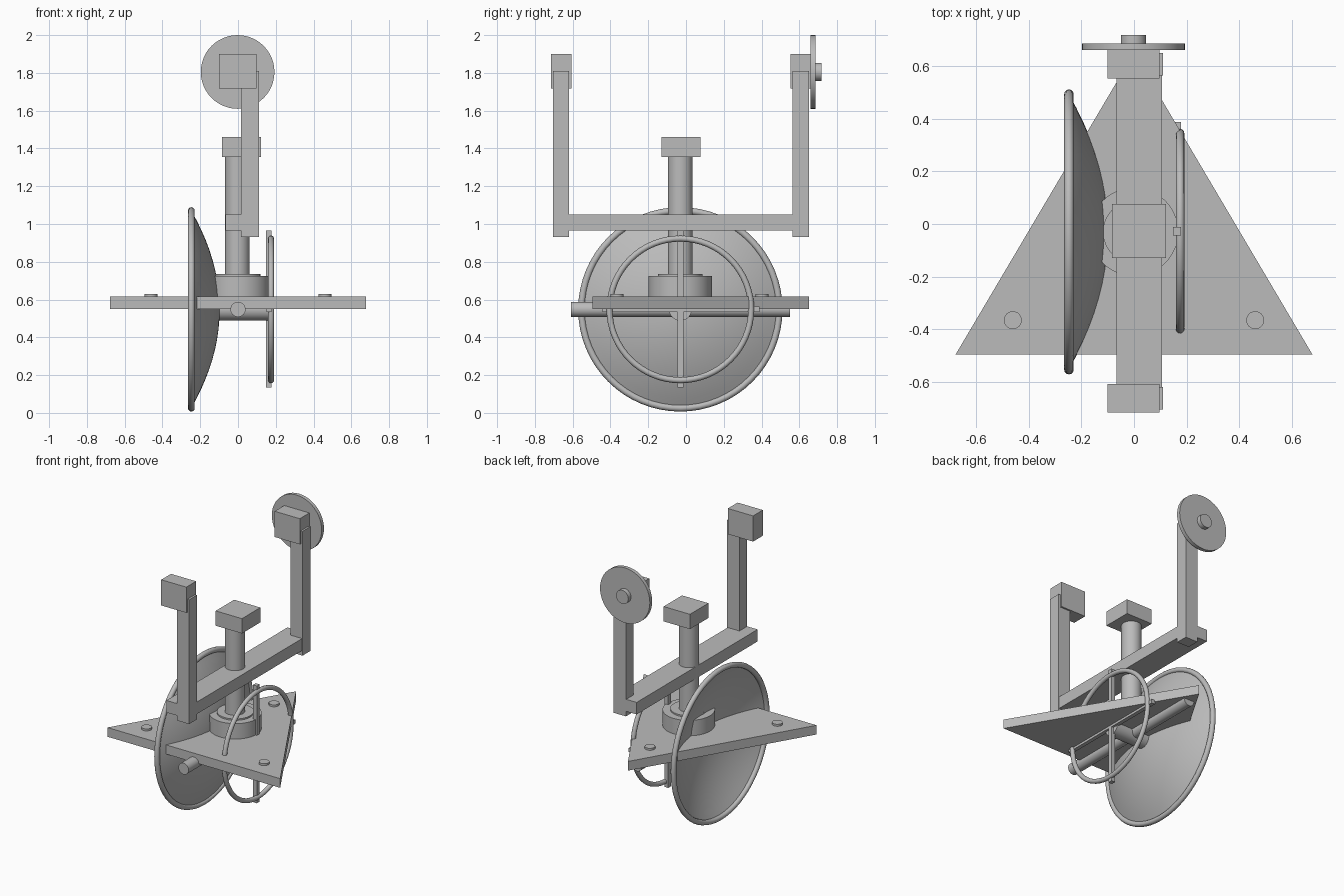
import bpy, bmesh, math
from mathutils import Vector

if "Cube" in bpy.data.objects:
    bpy.data.objects.remove(bpy.data.objects["Cube"])

grey = bpy.data.materials.new("plain grey")
grey.diffuse_color = (0.5, 0.5, 0.5, 1)
grey.use_nodes = True
grey.node_tree.nodes["Principled BSDF"].inputs["Base Color"].default_value = grey.diffuse_color
CY, CZ = -0.03, 0.548          # shared axis of dish, ring and axle
ROT = {'x': (0, math.pi / 2, 0), 'y': (math.pi / 2, 0, 0), 'z': (0, 0, 0)}


def finish(name, smooth=False):
    ob = bpy.context.object
    ob.name = name
    ob.data.materials.append(grey)
    if smooth:
        bpy.ops.object.shade_smooth_by_angle(angle=math.radians(35))
    return ob


def box(name, x, y, z):
    """Box from (min, max) ranges."""
    r = (x, y, z)
    bpy.ops.mesh.primitive_cube_add(size=1, location=[(a + b) / 2 for a, b in r])
    ob = bpy.context.object
    for v in ob.data.vertices:
        v.co = Vector([c * (b - a) for c, (a, b) in zip(v.co, r)])
    return finish(name)


def cyl(name, axis, centre, radius, lo, hi, seg=40):
    """Cylinder along an axis between lo and hi; centre gives the other two."""
    loc = list(centre)
    loc['xyz'.index(axis)] = (lo + hi) / 2
    bpy.ops.mesh.primitive_cylinder_add(vertices=seg, radius=radius, depth=hi - lo,
                                        location=loc, rotation=ROT[axis])
    return finish(name, True)


def ring(name, x, major, minor):
    bpy.ops.mesh.primitive_torus_add(location=(x, CY, CZ), rotation=ROT['x'],
                                     major_radius=major, minor_radius=minor,
                                     major_segments=64, minor_segments=12)
    return finish(name, True)


def mesh_object(name, bm):
    me = bpy.data.meshes.new(name)
    bm.normal_update()
    bm.to_mesh(me)
    bm.free()
    ob = bpy.data.objects.new(name, me)
    bpy.context.collection.objects.link(ob)
    me.materials.append(grey)
    return ob


# Triangular base plate
bm = bmesh.new()
face = bm.faces.new([bm.verts.new(p) for p in
                     ((-0.677, -0.495, 0.55), (0.677, -0.495, 0.55), (0, 0.65, 0.55))])
top = bmesh.ops.extrude_face_region(bm, geom=[face])
bmesh.ops.translate(bm, vec=(0, 0, 0.065),
                    verts=[g for g in top['geom'] if isinstance(g, bmesh.types.BMVert)])
bmesh.ops.recalc_face_normals(bm, faces=bm.faces)
mesh_object("base_plate", bm)

# Bolts at the plate corners
for i, (x, y) in enumerate(((-0.46, -0.365), (0.46, -0.365), (0, 0.403))):
    cyl(f"plate_bolt_{i + 1}", 'z', (x, y, 0), 0.034, 0.61, 0.629, 24)

# Parabolic dish opening towards -x
bm = bmesh.new()
R, N, RINGS = 0.523, 64, 10
prev = None
for i in range(1, RINGS + 1):
    r = R * i / RINGS
    loop = [bm.verts.new((-0.097 - 0.55 * r * r,
                          CY + r * math.cos(2 * math.pi * k / N),
                          CZ + r * math.sin(2 * math.pi * k / N))) for k in range(N)]
    if prev is None:
        tip = bm.verts.new((-0.097, CY, CZ))
        for k in range(N):
            bm.faces.new((tip, loop[k], loop[(k + 1) % N]))
    else:
        for k in range(N):
            j = (k + 1) % N
            bm.faces.new((prev[k], loop[k], loop[j], prev[j]))
    prev = loop
for f in bm.faces:
    f.smooth = True
mesh_object("dish", bm)
ring("dish_rim", -0.247, R, 0.018)

# Feed ring with crossed bars
ring("feed_ring", 0.175, 0.375, 0.016)
box("feed_bar_vertical", (0.148, 0.178), (-0.044, -0.012), (0.135, 0.965))
box("feed_bar_horizontal", (0.15, 0.178), (-0.443, 0.388), (0.534, 0.562))

# Axles under the plate
cyl("dish_axle", 'x', (0, CY, CZ), 0.06, -0.105, 0.162)
cyl("long_axle", 'y', (0, 0, CZ), 0.04, -0.61, 0.55)

# Pedestal, collar, post and post cap
cyl("pedestal", 'z', (0, CY, 0), 0.168, 0.61, 0.724, 48)
cyl("collar", 'z', (0, CY, 0), 0.118, 0.72, 0.734, 48)
cyl("post", 'z', (-0.003, CY, 0), 0.065, 0.73, 1.36)
box("post_cap", (-0.084, 0.122), (-0.13, 0.076), (1.355, 1.46))

# Crossbeam with an arm and head block at each end
box("crossbeam", (-0.067, 0.107), (-0.705, 0.648), (0.965, 1.05))
for side, mid in (("front", -0.662), ("back", 0.607)):
    box(f"{side}_arm", (0.015, 0.111), (mid - 0.043, mid + 0.043), (0.93, 1.81))
    box(f"{side}_head_block", (-0.1, 0.097), (mid - 0.054, mid + 0.055), (1.718, 1.9))

# Round plate and hub behind the back block
cyl("back_disc", 'y', (-0.002, 0, 1.805), 0.195, 0.66, 0.686, 48)
cyl("back_disc_hub", 'y', (-0.002, 0, 1.805), 0.048, 0.68, 0.717, 32)
